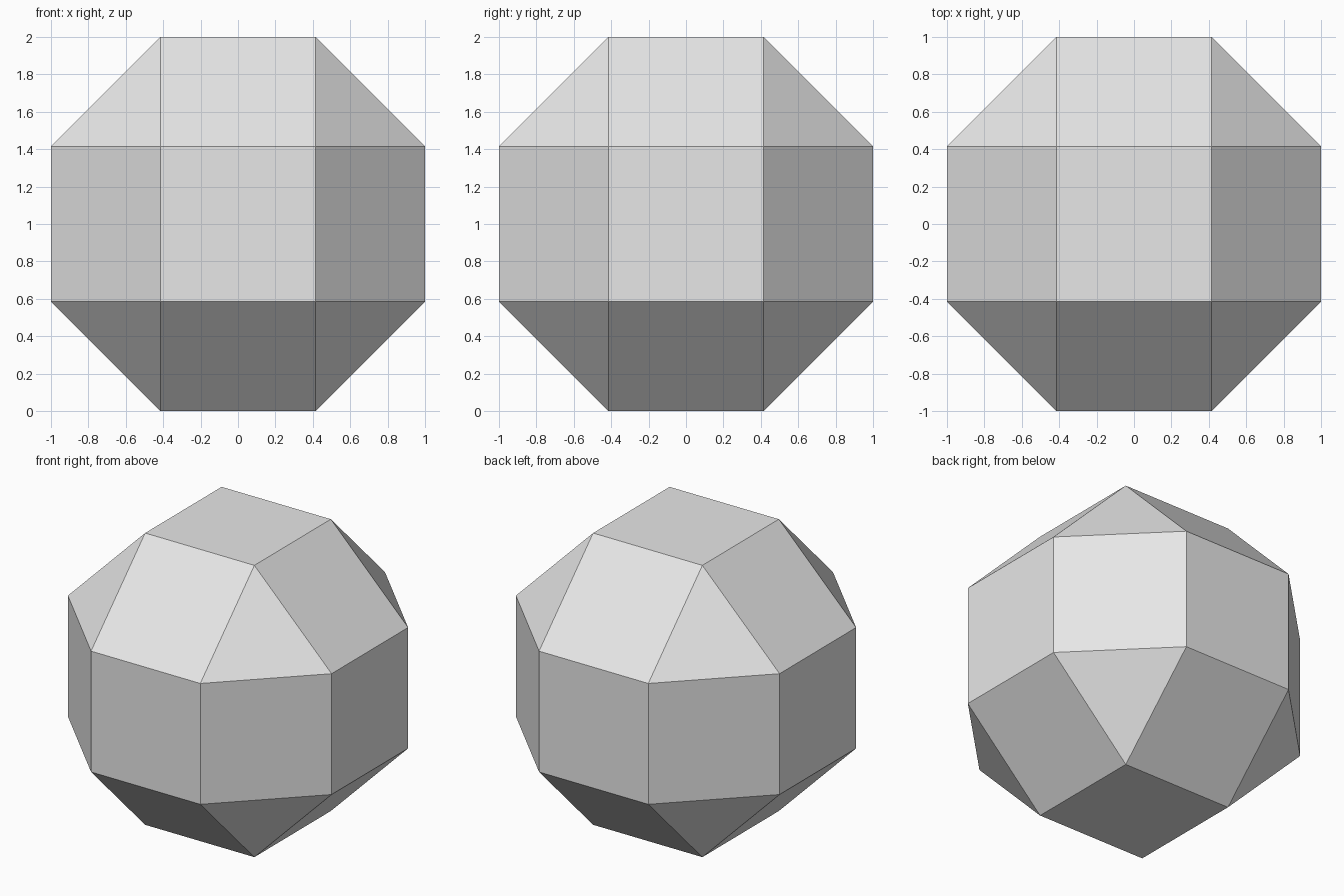
import bpy
import bmesh
import math
from itertools import product

if "Cube" in bpy.data.objects:
    bpy.data.objects.remove(bpy.data.objects["Cube"])

# Half edge length of a rhombicuboctahedron whose square faces lie at distance 1
HALF_EDGE = math.sqrt(2) - 1

# Corners: every sign of (h, h, 1), with the long axis along x, y and z
bm = bmesh.new()
for axis in range(3):
    for signs in product((-1, 1), repeat=3):
        corner = [s * (1 if i == axis else HALF_EDGE) for i, s in enumerate(signs)]
        bm.verts.new((corner[0], corner[1], corner[2] + 1))

# Wrap the corners, then merge the triangle pairs into flat square faces
bmesh.ops.convex_hull(bm, input=bm.verts)
bmesh.ops.dissolve_limit(bm, angle_limit=math.radians(2),
                         verts=bm.verts, edges=bm.edges)
bmesh.ops.recalc_face_normals(bm, faces=bm.faces)

mesh = bpy.data.meshes.new("faceted_ball")
bm.to_mesh(mesh)
bm.free()

# Single light grey colour, flat faces
grey = bpy.data.materials.new("light_grey")
grey.diffuse_color = (0.8, 0.8, 0.8, 1)
grey.use_nodes = True
grey.node_tree.nodes["Principled BSDF"].inputs["Base Color"].default_value = grey.diffuse_color
mesh.materials.append(grey)

ball = bpy.data.objects.new("faceted_ball", mesh)
bpy.context.collection.objects.link(ball)
